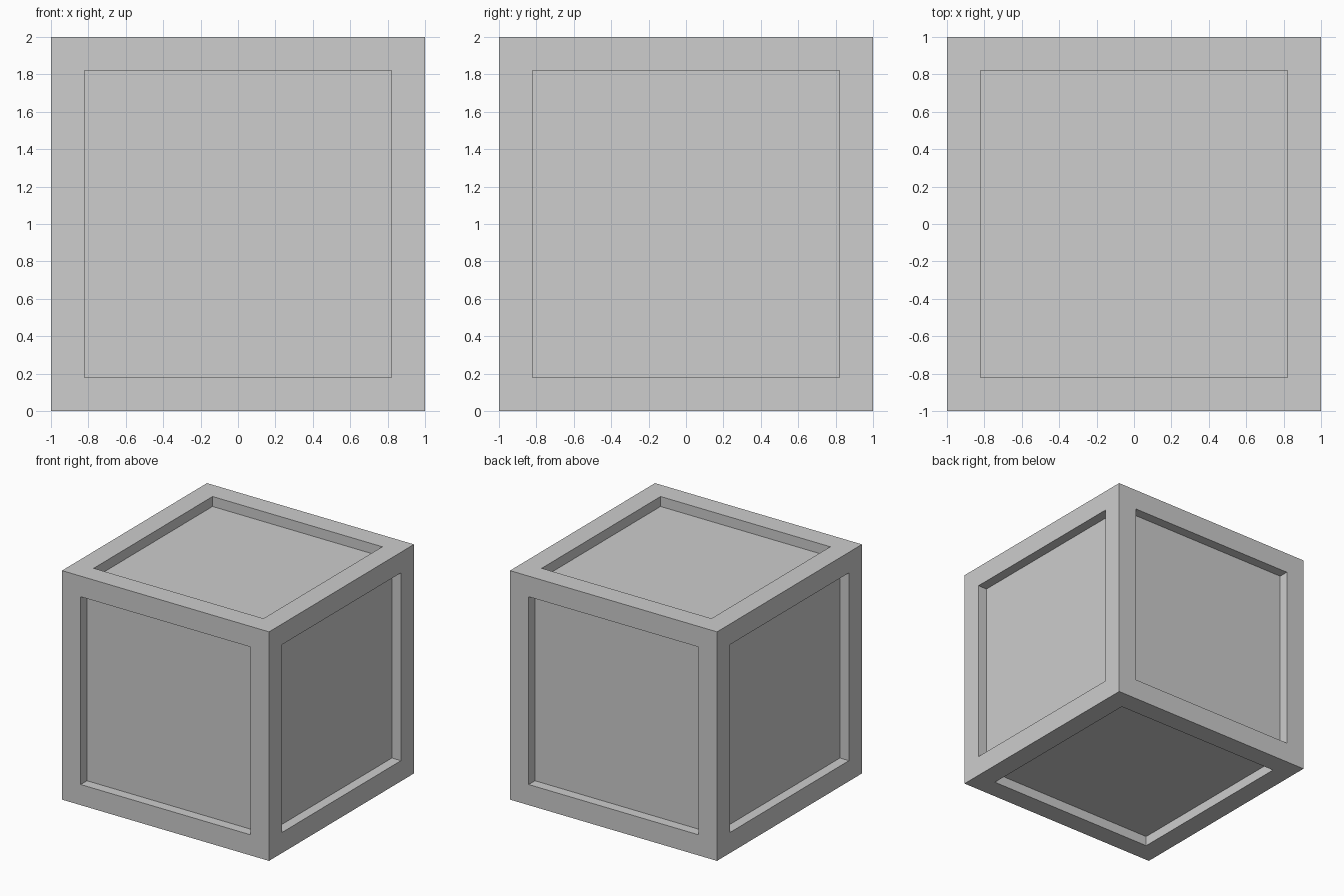
import bpy
import bmesh

SIZE = 2.0      # outer edge length
BORDER = 0.18   # width of the frame around each panel
DEPTH = 0.087   # how far each panel is sunk

default = bpy.data.objects.get("Cube")
if default:
    bpy.data.objects.remove(default, do_unlink=True)

# Single plain grey
grey = bpy.data.materials.new("light_grey")
grey.use_nodes = True
colour = (0.61, 0.61, 0.61, 1.0)
grey.diffuse_color = colour
grey.node_tree.nodes["Principled BSDF"].inputs["Base Color"].default_value = colour

# Cube body
bm = bmesh.new()
bmesh.ops.create_cube(bm, size=SIZE)
panels = bm.faces[:]

# Frame border on every side, then straight-walled sunken panels
bmesh.ops.inset_individual(bm, faces=panels, thickness=BORDER, use_even_offset=True)
for panel in panels:
    inward = -panel.normal.copy()
    walls = bmesh.ops.extrude_discrete_faces(bm, faces=[panel])["faces"]
    bmesh.ops.translate(bm, verts=walls[0].verts[:], vec=inward * DEPTH)

bmesh.ops.translate(bm, verts=bm.verts[:], vec=(0, 0, SIZE / 2))
bmesh.ops.recalc_face_normals(bm, faces=bm.faces[:])

mesh = bpy.data.meshes.new("panelled_crate")
bm.to_mesh(mesh)
bm.free()
mesh.materials.append(grey)
crate = bpy.data.objects.new("panelled_crate", mesh)
bpy.context.collection.objects.link(crate)
